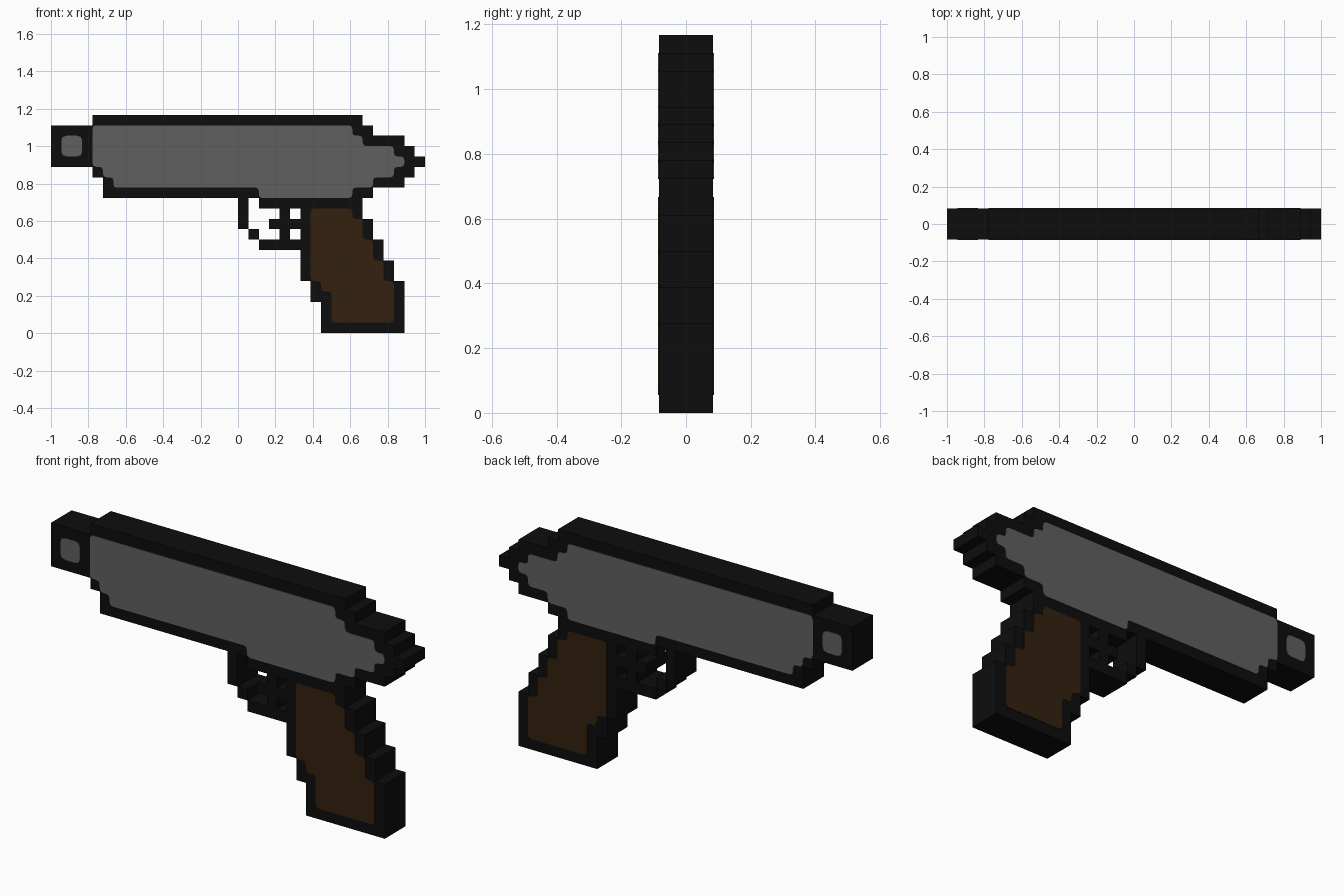
import bpy, bmesh
from mathutils import Vector

if "Cube" in bpy.data.objects:
    bpy.data.objects.remove(bpy.data.objects["Cube"])

CELL = 1 / 18          # the model sits on a 36 x 21 pixel grid
HALF = 1.5 * CELL      # half of the body depth
PLATE = 0.003          # thickness of the coloured side plates


def material(name, rgb):
    m = bpy.data.materials.new(name)
    m.diffuse_color = (*rgb, 1)
    m.use_nodes = True
    m.node_tree.nodes["Principled BSDF"].inputs["Base Color"].default_value = m.diffuse_color
    return m


BLACK = material("black", (0.004, 0.004, 0.004))
GREY = material("grey", (0.115, 0.115, 0.115))
BROWN = material("brown", (0.034, 0.015, 0.0046))


def stepped_outline(rows, bottom):
    """Rows run downward as (top, left, right); returns the corner points."""
    ends = [r[0] for r in rows[1:]] + [bottom]
    left, right = [], []
    for (top, l, r), end in zip(rows, ends):
        left += [Vector((l, top)), Vector((l, end))]
        right += [Vector((r, top)), Vector((r, end))]
    pts = left + right[::-1]
    pts = [p for i, p in enumerate(pts) if p != pts[i - 1]]
    n = len(pts)
    return [p for i, p in enumerate(pts)
            if abs((p - pts[i - 1]).cross(pts[(i + 1) % n] - p)) > 1e-6]


def rounded(pts, radius):
    out = []
    for i, p in enumerate(pts):
        a = p + (pts[i - 1] - p).normalized() * radius
        b = p + (pts[(i + 1) % len(pts)] - p).normalized() * radius
        out += [a, (a + b + 2 * p) / 4, b]
    return out


def build(name, pts, mat, spans):
    """Extrude an outline through each y span."""
    bm = bmesh.new()
    for y0, y1 in spans:
        face = bm.faces.new([bm.verts.new((p.x * CELL - 1, y0, p.y * CELL)) for p in pts])
        new = bmesh.ops.extrude_face_region(bm, geom=[face], use_keep_orig=True)["geom"]
        bmesh.ops.translate(bm, vec=(0, y1 - y0, 0),
                            verts=[v for v in new if isinstance(v, bmesh.types.BMVert)])
    bmesh.ops.recalc_face_normals(bm, faces=bm.faces)
    mesh = bpy.data.meshes.new(name)
    bm.to_mesh(mesh)
    bm.free()
    mesh.materials.append(mat)
    bpy.context.collection.objects.link(bpy.data.objects.new(name, mesh))


def body(name, rows, bottom):
    build(name, stepped_outline(rows, bottom), BLACK, [(-HALF, HALF)])


def plates(name, rows, bottom, mat, radius=0.35):
    build(name, rounded(stepped_outline(rows, bottom), radius), mat,
          [(-HALF - PLATE, -HALF), (HALF, HALF + PLATE)])


# Black stepped bodies
body("muzzle", [(20, 0, 4)], 16)
body("slide", [(21, 4, 30), (20, 4, 31), (19, 4, 34), (18, 4, 35), (17, 4, 36),
               (16, 4, 35), (15, 5, 34), (14, 5, 31), (13, 20, 30)], 12)
body("grip", [(12, 24, 30), (11, 24, 31), (9, 24, 32), (7, 24, 33),
              (5, 25, 34), (3, 26, 34)], 0)

# Trigger guard and trigger
body("guard_front", [(13, 18, 19)], 10)
body("guard_corner", [(10, 19, 20)], 9)
body("guard_bottom", [(9, 20, 24)], 8)
body("trigger", [(12, 22, 23), (11, 21, 24), (10, 22, 23)], 9)

# Coloured plates on both sides
plates("muzzle_plates", [(19, 1, 3)], 17, GREY, 0.5)
plates("slide_plates", [(20, 4, 29), (19, 4, 30), (18, 4, 33), (17, 4, 34),
                        (16, 5, 33), (15, 6, 31), (14, 20, 29)], 13, GREY)
plates("grip_plates", [(12, 25, 29), (11, 25, 30), (9, 25, 31), (7, 25, 32),
                       (5, 26, 33), (4, 27, 33)], 1, BROWN)
